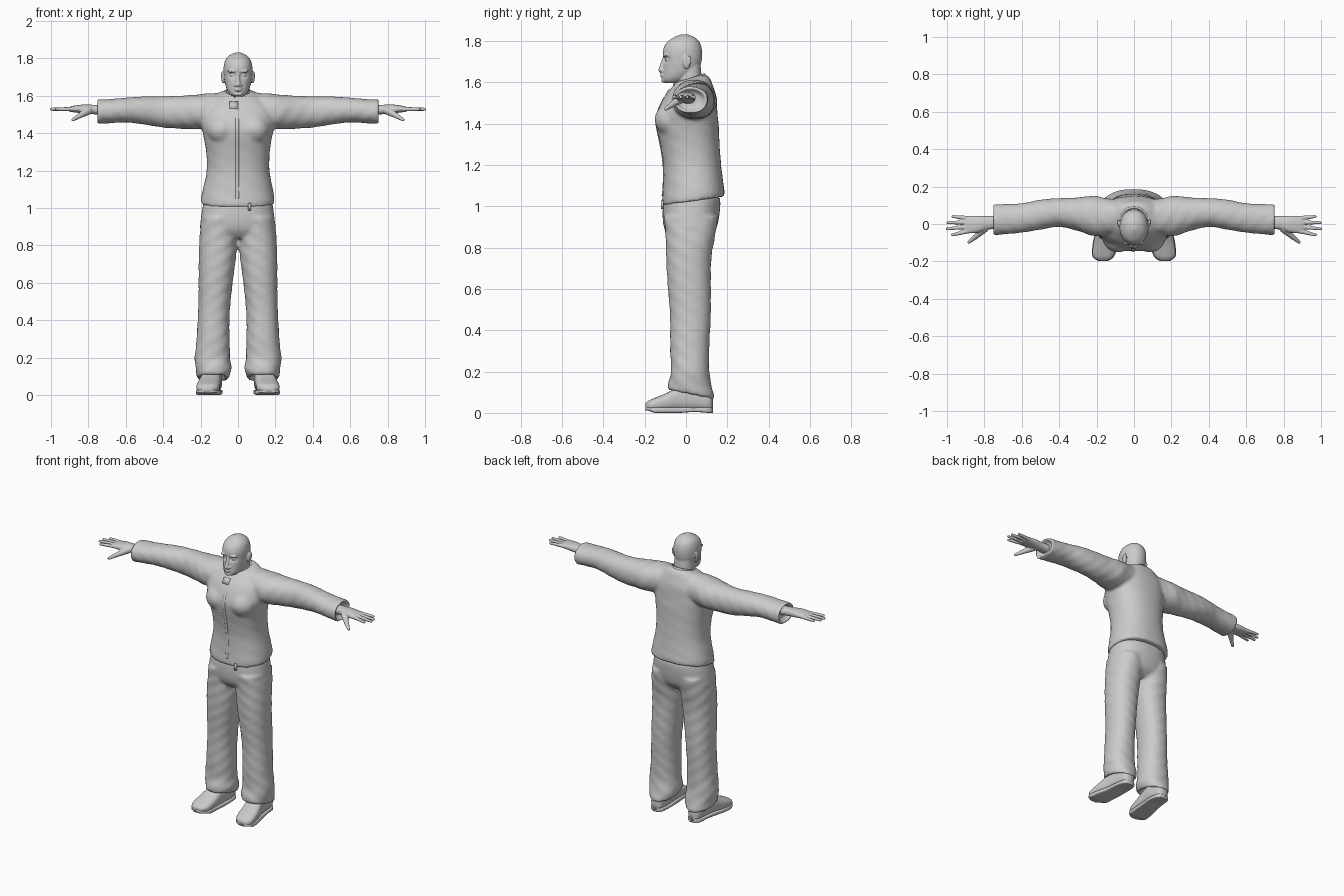
import bpy, bmesh, math
from mathutils import Vector, Matrix

cube = bpy.data.objects.get("Cube")
if cube:
    bpy.data.objects.remove(cube, do_unlink=True)

clay = bpy.data.materials.new("plain grey")
clay.use_nodes = True
GREY = (0.6, 0.6, 0.6, 1)
clay.diffuse_color = GREY
clay.node_tree.nodes["Principled BSDF"].inputs["Base Color"].default_value = GREY
SIDES = (1, -1)


def spline(rows, steps=5):
    """Smoothly fill in rows of numbers between the given ones."""
    rows = [Vector(tuple(r) + (0,) * (6 - len(r))) for r in rows]
    last = len(rows) - 1
    out = []
    for i in range(last):
        a, b, c, d = (rows[min(max(k, 0), last)] for k in range(i - 1, i + 3))
        for k in range(steps):
            t = k / steps
            out.append(b + (c - a) * (t / 2) + (a * 2 - b * 5 + c * 4 - d) * (t * t / 2)
                       + (b * 3 - a - c * 3 + d) * (t ** 3 / 2))
    return out + [rows[last]]


def loft(bm, rows, axis="z", side=1, power=2.3, folds=0.0, count=40):
    """Skin rounded sections: position, min and max of both cross axes, tilt."""
    order = {"z": (0, 1, 2), "x": (1, 2, 0), "y": (0, 2, 1)}[axis]
    rings = []
    for t, a0, a1, b0, b1, tilt in spline(rows):
        ring = []
        for i in range(count):
            ang = math.tau * i / count
            ca, sa = math.cos(ang), math.sin(ang)
            grow = 1 + folds * math.sin(3 * ang + 31 * t) * math.sin(47 * t + 2 * ang)
            da = math.copysign(abs(ca) ** (2 / power), ca) * (a1 - a0) / 2 * grow
            db = math.copysign(abs(sa) ** (2 / power), sa) * (b1 - b0) / 2 * grow
            co = Vector()
            co[order[0]] = (a0 + a1) / 2 + da
            co[order[1]] = (b0 + b1) / 2 + db
            co[order[2]] = t + tilt * co[order[1]]
            co.x *= side
            ring.append(bm.verts.new(co))
        rings.append(ring)
    for low, high in zip(rings, rings[1:]):
        for i in range(count):
            j = (i + 1) % count
            bm.faces.new((low[i], low[j], high[j], high[i]))
    bm.faces.new(rings[0][::-1])
    bm.faces.new(rings[-1])


def blob(bm, center, radii):
    place = Matrix.Translation(center) @ Matrix.Diagonal((*radii, 1))
    bmesh.ops.create_uvsphere(bm, u_segments=16, v_segments=10, radius=1, matrix=place)


def chain(bm, start, end, r0, r1, count=14):
    """Row of overlapping balls that fuses into a tapered limb."""
    start, end = Vector(start), Vector(end)
    for i in range(count):
        t = i / (count - 1)
        blob(bm, start.lerp(end, t), [r0 + (r1 - r0) * t] * 3)


def finish(name, bm, voxel=None, relax=4):
    bmesh.ops.recalc_face_normals(bm, faces=bm.faces)
    mesh = bpy.data.meshes.new(name)
    for f in bm.faces:
        f.smooth = True
    bm.to_mesh(mesh)
    bm.free()
    mesh.materials.append(clay)
    obj = bpy.data.objects.new(name, mesh)
    bpy.context.scene.collection.objects.link(obj)
    if voxel:
        fuse = obj.modifiers.new("fuse", "REMESH")
        fuse.mode = "VOXEL"
        fuse.voxel_size = voxel
        fuse.use_smooth_shade = True
        soften = obj.modifiers.new("soften", "SMOOTH")
        soften.factor = 0.5
        soften.iterations = relax
    return obj


# Jacket: torso, chest and both sleeves fused together
torso = [(1.02, -.198, .195, -.115, .187, .15), (1.05, -.198, .195, -.115, .187, .12),
         (1.1, -.188, .186, -.11, .182, .05), (1.2, -.168, .168, -.11, .17),
         (1.3, -.17, .17, -.125, .162), (1.4, -.187, .187, -.145, .158),
         (1.46, -.2, .2, -.137, .152), (1.53, -.19, .19, -.105, .147),
         (1.58, -.15, .15, -.065, .132), (1.605, -.11, .11, -.052, .115, .15),
         (1.615, -.08, .08, -.045, .092, .25)]
sleeve = [(.05, -.04, .12, 1.45, 1.615), (.15, -.06, .14, 1.43, 1.612),
          (.22, -.062, .152, 1.422, 1.607), (.3, -.037, .142, 1.425, 1.602),
          (.4, -.017, .137, 1.43, 1.597), (.5, -.03, .13, 1.445, 1.595),
          (.6, -.045, .112, 1.458, 1.59), (.7, -.056, .106, 1.453, 1.582),
          (.75, -.061, .104, 1.45, 1.58), (.757, -.052, .095, 1.459, 1.571),
          (.725, -.038, .08, 1.472, 1.558)]
bm = bmesh.new()
loft(bm, torso, folds=0.008)
for s in SIDES:
    loft(bm, sleeve, "x", s, 2.1, 0.03)
    blob(bm, (s * .085, -.07, 1.42), (.085, .083, .08))
finish("jacket", bm, 0.01, 5)

# Front placket follows the torso profile
bm = bmesh.new()
loft(bm, [(r[0], -.014, .006, r[3] - .003, r[3] + .012) for r in torso[1:8]], count=12)
finish("placket", bm)

# Small flap at the lower front edge
bm = bmesh.new()
bmesh.ops.create_cube(bm, size=1, matrix=Matrix.Translation((.062, -.114, 1.008))
                      @ Matrix.Diagonal((.016, .012, .04, 1)))
finish("hem_tab", bm)

# Open stand-up collar, higher at the nape
bm = bmesh.new()
rows = []
for h, wide in ((0, 1.08), (.025, 1), (.045, .95)):
    row = []
    for i in range(33):
        a = 0.35 + (math.tau - 0.6) * i / 32
        y = .015 - .082 * wide * math.cos(a)
        row.append(bm.verts.new((.078 * wide * math.sin(a), y, 1.57 + .32 * y + h)))
    rows.append(row)
for low, high in zip(rows, rows[1:]):
    for i in range(32):
        bm.faces.new((low[i], low[i + 1], high[i + 1], high[i]))
collar = finish("collar", bm)
collar.modifiers.new("thickness", "SOLIDIFY").thickness = 0.01

# Folded collar corner
bm = bmesh.new()
bmesh.ops.create_cube(bm, size=1, matrix=Matrix.Translation((-.022, -.088, 1.548))
                      @ Matrix.Rotation(-.5, 4, "X") @ Matrix.Diagonal((.045, .012, .04, 1)))
finish("collar_flap", bm)

# Trousers: seat and two loose legs with open cuffs
seat = [(1.045, -.18, .18, -.1, .165), (1.0, -.19, .188, -.112, .166),
        (.93, -.2, .197, -.112, .157), (.88, -.197, .197, -.1, .14),
        (.84, -.12, .12, -.07, .1)]
leg = [(.95, .0, .195, -.108, .155), (.85, .0, .204, -.1, .138),
       (.75, .008, .208, -.095, .124), (.6, .03, .212, -.087, .121),
       (.45, .043, .212, -.078, .118), (.3, .045, .221, -.075, .114),
       (.2, .044, .233, -.073, .113), (.14, .036, .226, -.086, .124, -.1),
       (.1, .05, .218, -.09, .135, -.2), (.095, .065, .203, -.075, .12, -.2),
       (.13, .08, .19, -.06, .105, -.2)]
bm = bmesh.new()
loft(bm, seat)
for s in SIDES:
    loft(bm, leg, "z", s, 2.2, 0.03)
finish("trousers", bm, 0.01, 4)

# Shoes: upper along the foot with a squarer sole below
foot = [(.13, .115, .155, .01, .075), (.11, .095, .178, .008, .11),
        (.04, .085, .19, .008, .14), (-.03, .09, .2, .008, .13),
        (-.09, .094, .215, .008, .098), (-.15, .1, .222, .008, .073),
        (-.18, .115, .215, .01, .06), (-.197, .14, .19, .015, .045)]
for s, label in zip(SIDES, ("left", "right")):
    bm = bmesh.new()
    loft(bm, foot, "y", s, 2.6)
    finish(label + "_shoe", bm)
    bm = bmesh.new()
    loft(bm, [(t, a - .003, b + .003, .012 * math.exp(-(t / .02 - 1) ** 2) + .01 * (t < -.17), .028)
              for t, a, b, *rest in foot], "y", s, 5)
    finish(label + "_sole", bm)

# Hands: flat palm, four spread fingers and a drooping thumb
palm = [(.72, -.025, .045, 1.497, 1.55), (.78, -.03, .042, 1.502, 1.552),
        (.83, -.045, .044, 1.506, 1.553), (.88, -.05, .043, 1.512, 1.546),
        (.905, -.043, .037, 1.517, 1.54)]
fingers = [(-.038, .97, -.058), (-.014, .998, -.026), (.009, .995, .007), (.031, .968, .04)]
for s, label in zip(SIDES, ("left", "right")):
    bm = bmesh.new()
    loft(bm, palm, "x", s)
    for root, tip_x, tip_y in fingers:
        chain(bm, (s * .885, root, 1.529), (s * tip_x, tip_y, 1.528), .0125, .0085)
    chain(bm, (s * .8, -.025, 1.52), (s * .84, -.062, 1.497), .022, .015)
    chain(bm, (s * .84, -.062, 1.497), (s * .882, -.097, 1.472), .015, .009)
    finish(label + "_hand", bm, 0.004, 2)

# Head: skull with eye sockets, then features and neck fused on
skull = [(1.597, -.03, .03, -.1, -.04), (1.61, -.045, .045, -.114, .0),
         (1.63, -.058, .058, -.114, .03), (1.66, -.068, .068, -.112, .06),
         (1.7, -.075, .075, -.11, .075), (1.75, -.077, .077, -.112, .078),
         (1.79, -.068, .068, -.096, .068), (1.815, -.047, .047, -.064, .046),
         (1.831, -.016, .016, -.03, .014)]
bm = bmesh.new()
loft(bm, skull, power=2.1, count=64)
for v in bm.verts:
    if v.co.y < -.04:
        d = ((abs(v.co.x) - .031) / .02) ** 2 + ((v.co.z - 1.711) / .014) ** 2
        v.co.y += .017 * math.exp(-d)
loft(bm, [(1.55, -.068, .068, -.04, .09), (1.61, -.062, .062, -.042, .078),
          (1.69, -.06, .06, -.04, .07)])
chain(bm, (0, -.108, 1.712), (0, -.12, 1.66), .008, .014)
for z, wide in ((1.638, .024), (1.628, .021)):
    blob(bm, (0, -.112, z), (wide, .013, .0055))
blob(bm, (0, -.106, 1.61), (.024, .014, .012))
for s in SIDES:
    blob(bm, (s * .014, -.113, 1.657), (.01, .012, .009))
    blob(bm, (s * .03, -.1, 1.731), (.028, .013, .008))
    blob(bm, (s * .031, -.09, 1.711), (.015, .011, .008))
    blob(bm, (s * .079, .003, 1.698), (.01, .019, .033))
    blob(bm, (s * .085, .012, 1.707), (.006, .015, .024))
finish("head", bm, 0.004, 3)
